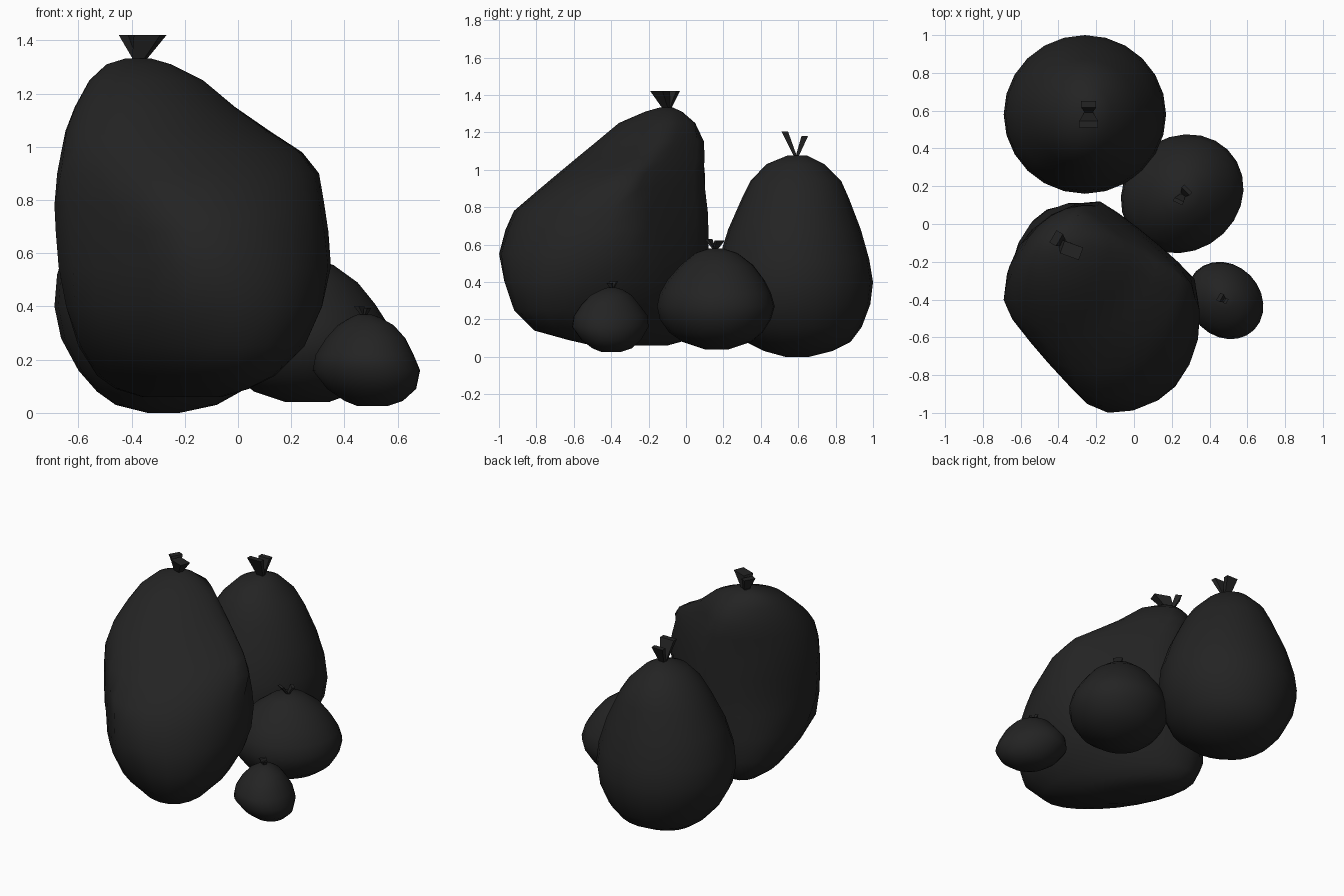
import bpy, math
from mathutils import Vector

mat = bpy.data.materials.new("black_plastic")
mat.diffuse_color = (0.017, 0.017, 0.017, 1)
SIDES = 24


def make(name, verts, faces, smooth):
    me = bpy.data.meshes.new(name)
    me.from_pydata(verts, [], faces)
    me.materials.append(mat)
    if smooth:
        me.polygons.foreach_set("use_smooth", [True] * len(me.polygons))
    ob = bpy.data.objects.new(name, me)
    bpy.context.collection.objects.link(ob)
    return ob


def bag(name, rows, corr=0.0):
    """Loft skewed ellipses; each row is z, x min, x max, y min, y max and optionally its own skew."""
    verts, faces = [], []
    for z, x0, x1, y0, y1, *own in rows:
        skew = math.acos(own[0] if own else corr)
        for i in range(SIDES):
            # start angle follows the skew so that the loft does not twist
            t = math.tau * i / SIDES + (skew - math.pi / 2) / 2
            verts.append(((x0 + x1) / 2 + (x1 - x0) / 2 * math.cos(t),
                          (y0 + y1) / 2 + (y1 - y0) / 2 * math.cos(t - skew), z))
    for r in range(len(rows) - 1):
        for i in range(SIDES):
            a, b = r * SIDES + i, r * SIDES + (i + 1) % SIDES
            faces.append((a, b, b + SIDES, a + SIDES))
    faces.append(tuple(reversed(range(SIDES))))
    faces.append(tuple(range((len(rows) - 1) * SIDES, len(rows) * SIDES)))
    return make(name, verts, faces, True)


def press(ob, normal, limit):
    """Flatten the side of a bag that bulges past limit(z) along the normal."""
    n = Vector(normal).normalized()
    for v in ob.data.vertices:
        over = v.co.dot(n) - limit(v.co.z)
        if over > 0:
            v.co -= n * over * 0.85


def tie(name, neck, fins):
    """Flared wedges growing from the neck; each fin is top centre, width angle, width, thickness."""
    neck = Vector(neck)
    verts, faces = [], []
    for top, ang, w, t in fins:
        top = Vector(top)
        u = Vector((math.cos(math.radians(ang)), math.sin(math.radians(ang)), 0))
        v = Vector((-u.y, u.x, 0))
        n = len(verts)
        for c, k in ((neck, 0.4), (top, 1)):
            for su, sv in ((-1, -1), (1, -1), (1, 1), (-1, 1)):
                verts.append(c + u * (su * w / 2 * k) + v * (sv * t / 2 * k))
        faces += [(n + 3, n + 2, n + 1, n), (n + 4, n + 5, n + 6, n + 7)]
        for i in range(4):
            j = (i + 1) % 4
            faces.append((n + i, n + j, n + j + 4, n + i + 4))
    return make(name, verts, faces, False)


# Large leaning bag, pressed flat on two opposite sides
large = bag("large_bag", [
    (0.06, -.36, -.06, -.50, -.10, -.6), (0.09, -.46, .04, -.63, .01, -.6),
    (0.14, -.53, .14, -.81, .06, -.55), (0.25, -.60, .25, -.92, .10, -.42),
    (0.40, -.65, .32, -.975, .115, -.25), (0.55, -.675, .35, -1, .12, -.1),
    (0.68, -.685, .34, -.965, .12, -.03), (0.78, -.69, .325, -.92, .12, 0),
    (0.90, -.68, .305, -.78, .12, .05), (0.98, -.665, .25, -.685, .12, .1),
    (1.06, -.65, .12, -.59, .115, .18), (1.15, -.615, -.01, -.48, .10, .2),
    (1.25, -.56, -.13, -.36, .05, .2), (1.31, -.495, -.25, -.22, -.02, .15),
    (1.333, -.42, -.33, -.14, -.07, .1)])
press(large, (.632, .775, 0), lambda z: -.015 - .25 * (z - .55) ** 2)
press(large, (-.75, -.66, 0), lambda z: .81 - .5 * max(0, .4 - z) ** 2)
tie("large_bag_tie", (-.375, -.10, 1.32), [
    ((-.33, -.14, 1.42), -20, .105, .07), ((-.412, -.075, 1.42), 60, .075, .04)])

# Tall bag at the back
bag("tall_bag", [
    (0, -.34, -.22, .53, .66), (0.03, -.46, -.08, .42, .78),
    (0.08, -.53, .01, .32, .88), (0.16, -.60, .09, .23, .94),
    (0.28, -.665, .15, .175, .985), (0.40, -.69, .17, .16, 1),
    (0.52, -.68, .16, .175, .98), (0.68, -.63, .11, .225, .935),
    (0.85, -.54, .03, .30, .87), (0.94, -.48, -.03, .345, .83),
    (1.03, -.39, -.12, .43, .74), (1.075, -.29, -.19, .54, .65)])
tie("tall_bag_tie", (-.24, .59, 1.06), [
    ((-.24, .528, 1.205), 0, .10, .035), ((-.24, .635, 1.18), 0, .08, .035)])

# Medium bag in the middle
bag("medium_bag", [
    (0.04, .18, .34, .10, .23), (0.08, .06, .45, -.02, .35),
    (0.13, 0, .52, -.09, .41), (0.20, -.05, .565, -.14, .455),
    (0.27, -.07, .58, -.155, .475), (0.34, -.06, .56, -.14, .455),
    (0.41, -.02, .515, -.10, .42), (0.49, .06, .45, -.03, .36),
    (0.555, .15, .36, .05, .275), (0.578, .22, .30, .12, .20)], 0.1)
tie("medium_bag_tie", (.26, .155, .57), [
    ((.235, .12, .63), -25, .055, .02), ((.28, .18, .622), -45, .06, .02)])

# Small bag at the right
bag("small_bag", [
    (0.025, .45, .56, -.45, -.35), (0.045, .40, .62, -.50, -.29),
    (0.09, .335, .67, -.56, -.24), (0.16, .28, .685, -.61, -.20),
    (0.22, .292, .66, -.60, -.205), (0.28, .33, .63, -.56, -.25),
    (0.33, .375, .585, -.51, -.29), (0.36, .425, .53, -.45, -.34),
    (0.37, .45, .50, -.42, -.375)], -0.15)
tie("small_bag_tie", (.475, -.398, .36), [
    ((.455, -.388, .402), 60, .045, .02), ((.487, -.408, .395), 60, .03, .015)])
